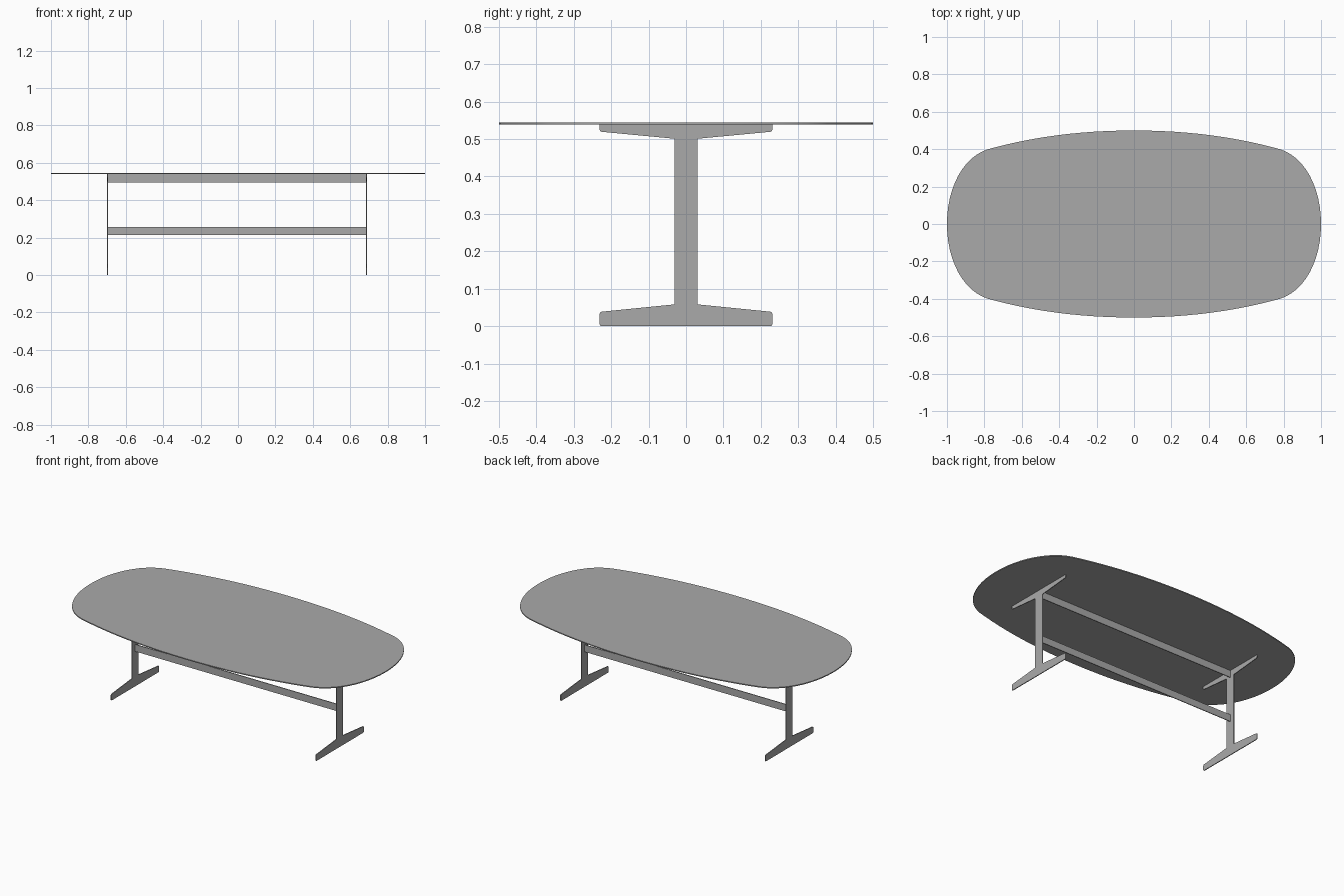
import bpy, bmesh
from mathutils import Vector
from mathutils.geometry import interpolate_bezier

if "Cube" in bpy.data.objects:
    bpy.data.objects.remove(bpy.data.objects["Cube"])

grey = bpy.data.materials.new("grey")
grey.diffuse_color = (0.4, 0.4, 0.4, 1)
grey.use_nodes = True
grey.node_tree.nodes["Principled BSDF"].inputs["Base Color"].default_value = grey.diffuse_color


def plate(name, outline, direction, bevel=()):
    """Extrude a closed outline along a direction; round the listed corners."""
    bm = bmesh.new()
    verts = [bm.verts.new(p) for p in outline]
    face = bm.faces.new(verts)
    if bevel:
        bmesh.ops.bevel(bm, geom=[verts[i] for i in bevel], offset=0.006,
                        segments=3, profile=0.5, affect='VERTICES')
        face = bm.faces[:][0]
    ext = bmesh.ops.extrude_face_region(bm, geom=bm.faces[:])
    moved = [g for g in ext["geom"] if isinstance(g, bmesh.types.BMVert)]
    bmesh.ops.translate(bm, verts=moved, vec=direction)
    bmesh.ops.recalc_face_normals(bm, faces=bm.faces[:])
    mesh = bpy.data.meshes.new(name)
    bm.to_mesh(mesh)
    bm.free()
    obj = bpy.data.objects.new(name, mesh)
    bpy.context.collection.objects.link(obj)
    mesh.materials.append(grey)
    # Smooth the rim while keeping its edges sharp
    bpy.ops.object.select_all(action='DESELECT')
    obj.select_set(True)
    bpy.context.view_layer.objects.active = obj
    bpy.ops.object.shade_smooth_by_angle()
    return obj


# Oval table top: long shallow sides and rounder ends, mirrored quarter by quarter
def curve(a, b, c, d, n):
    return interpolate_bezier(*[Vector((*p, 0)) for p in (a, b, c, d)], n)


side = curve((0, 0.5), (0.30, 0.5), (0.55, 0.463), (0.78, 0.40), 13)
end = curve((0.78, 0.40), (0.91, 0.36), (1, 0.2), (1, 0), 13)
quarter = [(p.x, p.y) for p in side + end[1:]]
half = quarter + [(x, -y) for x, y in quarter[-2::-1]]
oval = half + [(-x, y) for x, y in half[-2:0:-1]]
plate("table_top", [(x, y, 0.539) for x, y in oval], (0, 0, 0.006))

# Flat I-shaped legs with tapered feet and top brackets
right = [(0.231, 0), (0.231, 0.038), (0.031, 0.058),
         (0.031, 0.501), (0.231, 0.520), (0.231, 0.5395)]
profile = right + [(-y, z) for y, z in reversed(right)]
for name, x in (("left_leg", -0.700), ("right_leg", 0.685)):
    plate(name, [(x, y, z) for y, z in profile], (0.005, 0, 0),
          bevel=(0, 1, 4, 7, 10, 11))

# Thin upright rails joining the legs
for name, z0, z1 in (("upper_rail", 0.496, 0.5395), ("lower_rail", 0.214, 0.257)):
    plate(name, [(x, -0.0025, z) for x, z in
                 ((-0.697, z0), (0.687, z0), (0.687, z1), (-0.697, z1))],
          (0, 0.005, 0))
